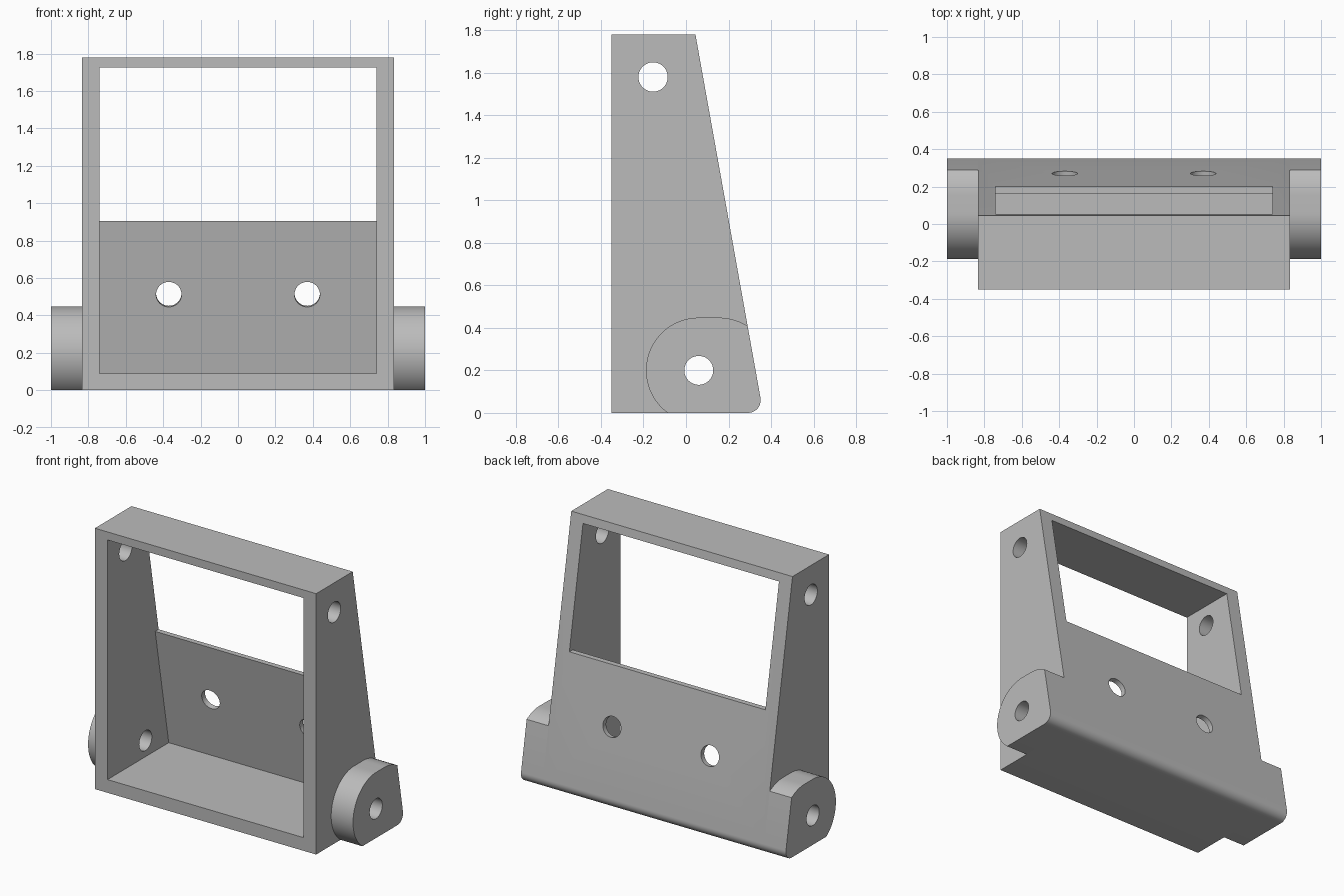
import bpy, bmesh
from math import sin, cos, pi, atan, sqrt
from mathutils import Matrix, Vector

old = bpy.data.objects.get("Cube")
if old:
    bpy.data.objects.remove(old)

grey = bpy.data.materials.new("plain grey")
grey.use_nodes = True
grey.diffuse_color = (0.5, 0.5, 0.5, 1)
grey.node_tree.nodes["Principled BSDF"].inputs["Base Color"].default_value = (0.5, 0.5, 0.5, 1)

HEIGHT, FRONT, SLOPE = 1.78, -0.35, 0.179
BODY, INNER, EAR = 0.835, 0.74, 1.0
WALL = 0.037


def back(z):
    """Depth of the leaning back face at height z."""
    return 0.363 - SLOPE * z


def arc(cy, cz, r, start, end, steps):
    return [(cy + r * cos(start + (end - start) * i / steps),
             cz + r * sin(start + (end - start) * i / steps)) for i in range(steps + 1)]


def make_object(name, bm):
    bmesh.ops.recalc_face_normals(bm, faces=bm.faces)
    mesh = bpy.data.meshes.new(name)
    bm.to_mesh(mesh)
    bm.free()
    obj = bpy.data.objects.new(name, mesh)
    bpy.context.collection.objects.link(obj)
    mesh.materials.append(grey)
    return obj


def extrude_profile(name, points, x0, x1):
    """Extrude a (y, z) outline along x."""
    bm = bmesh.new()
    face = bm.faces.new([bm.verts.new((x0, y, z)) for y, z in points])
    grown = bmesh.ops.extrude_face_region(bm, geom=[face])["geom"]
    verts = [v for v in grown if isinstance(v, bmesh.types.BMVert)]
    bmesh.ops.translate(bm, verts=verts, vec=(x1 - x0, 0, 0))
    return make_object(name, bm)


def drill(name, centre, direction, radius, length):
    bm = bmesh.new()
    turn = Vector(direction).to_track_quat('Z', 'Y').to_matrix().to_4x4()
    bmesh.ops.create_cone(bm, cap_ends=True, segments=48, radius1=radius, radius2=radius,
                          depth=length, matrix=Matrix.Translation(centre) @ turn)
    return make_object(name, bm)


def cut(obj, cutters):
    bpy.context.view_layer.objects.active = obj
    for cutter in cutters:
        mod = obj.modifiers.new("cut", 'BOOLEAN')
        mod.operation, mod.solver, mod.object = 'DIFFERENCE', 'EXACT', cutter
        bpy.ops.object.modifier_apply(modifier=mod.name)


# Rounded lower back corner, shared by the frame and the ears
R = 0.06
lean = atan(SLOPE)
corner = arc(back(R) - R * sqrt(1 + SLOPE ** 2), R, R, -pi / 2, lean, 10)

# Frame with a tapered side profile
frame = extrude_profile("frame", [(FRONT, 0)] + corner + [(back(HEIGHT), HEIGHT), (FRONT, HEIGHT)],
                        -BODY, BODY)

# Hollow interior, open at the front, with a window in the upper back
FLOOR, SILL, TOP = 0.09, 0.905, 1.725
cavity = extrude_profile("cavity_cutter", [
    (-0.6, FLOOR), (back(FLOOR) - WALL, FLOOR), (back(SILL) - WALL, SILL),
    (0.6, SILL), (0.6, TOP), (-0.6, TOP)], -INNER, INNER)

# Screw and pivot holes
pivot = drill("pivot_cutter", (0, 0.06, 0.2), (1, 0, 0), 0.068, 3)
upper = drill("upper_cutter", (0, -0.155, 1.58), (1, 0, 0), 0.069, 3)
screws = [drill("screw_cutter", (x, back(0.515) - WALL / 2, 0.515), (0, 1, SLOPE), 0.068, 0.3)
          for x in (-0.37, 0.37)]
cut(frame, [cavity, pivot, upper] + screws)

# Rounded pivot ears on both sides
ER, EZ = 0.248, 0.2
below = pi + math_angle if (math_angle := atan(EZ / sqrt(ER ** 2 - EZ ** 2))) else pi
ear_outline = (corner + [(back(0.409), 0.409)]
               + arc(0.155, EZ, ER, 1.0, pi / 2, 8)[1:]
               + arc(0.06, EZ, ER, pi / 2, below, 36))
ears = []
for name, side in (("left_ear", 1), ("right_ear", -1)):
    ear = extrude_profile(name, ear_outline, side * BODY, side * EAR)
    cut(ear, [pivot])
    ears.append(ear)

for cutter in [cavity, pivot, upper] + screws:
    bpy.data.objects.remove(cutter)

# Smooth round surfaces, keep edges crisp
bpy.ops.object.select_all(action='DESELECT')
for obj in [frame] + ears:
    obj.select_set(True)
bpy.context.view_layer.objects.active = frame
bpy.ops.object.shade_smooth_by_angle(angle=pi / 6)
